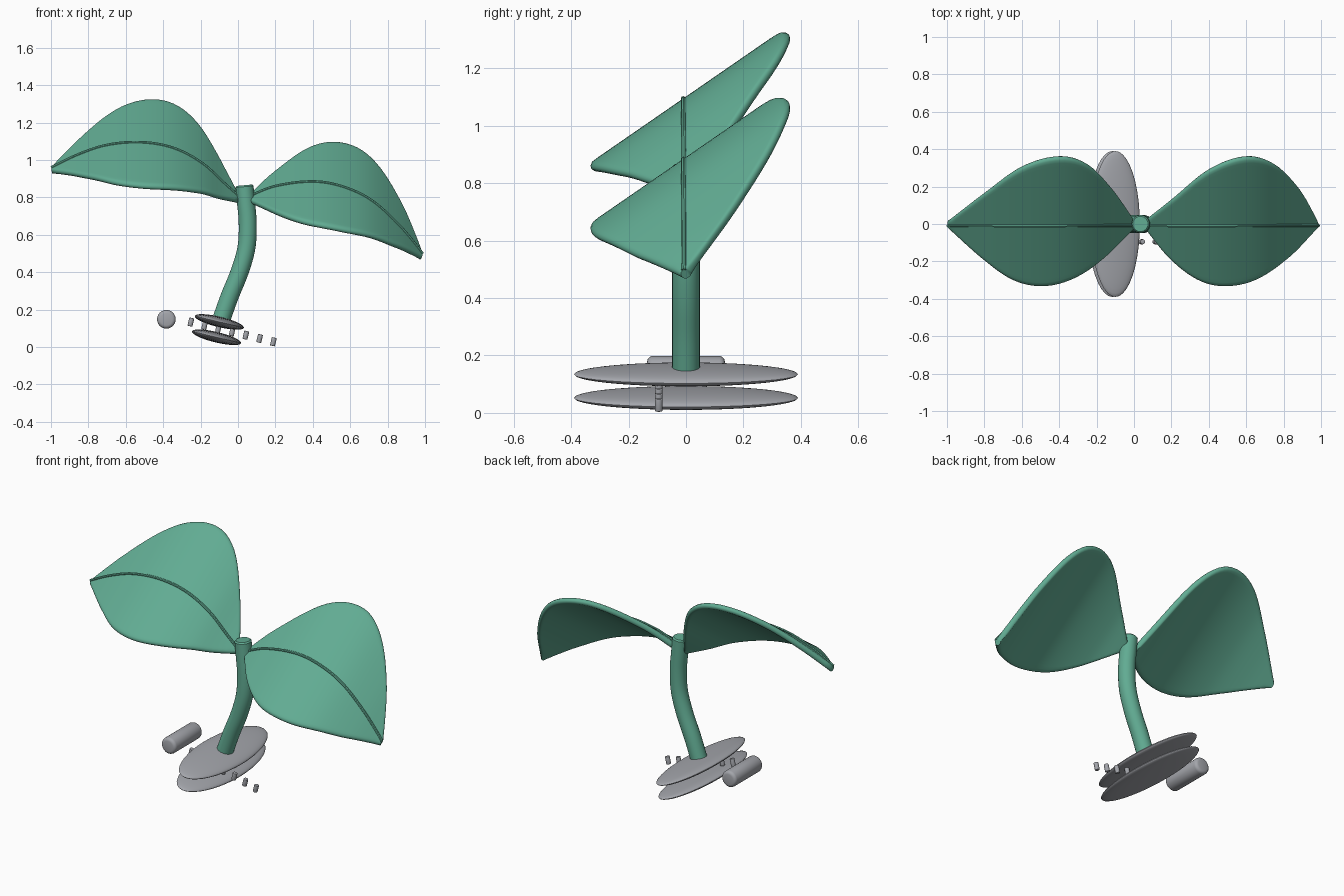
import bpy, bmesh, math
from mathutils import Vector, Matrix

if "Cube" in bpy.data.objects:
    bpy.data.objects.remove(bpy.data.objects["Cube"])


def material(name, rgb):
    m = bpy.data.materials.new(name)
    m.diffuse_color = (*rgb, 1)
    m.use_nodes = True
    m.node_tree.nodes["Principled BSDF"].inputs["Base Color"].default_value = m.diffuse_color
    return m


GREEN = material("leaf green", (0.12, 0.41, 0.29))
GREY = material("light grey", (0.37, 0.38, 0.41))
TILT = math.radians(13.5)


def finish(bm, name, mat, angle=40):
    bmesh.ops.recalc_face_normals(bm, faces=bm.faces)
    me = bpy.data.meshes.new(name)
    bm.to_mesh(me)
    bm.free()
    ob = bpy.data.objects.new(name, me)
    bpy.context.collection.objects.link(ob)
    me.materials.append(mat)
    bpy.ops.object.select_all(action='DESELECT')
    ob.select_set(True)
    bpy.context.view_layer.objects.active = ob
    bpy.ops.object.shade_smooth_by_angle(angle=math.radians(angle))
    return ob


def spline(pts, x):
    """Smooth curve through (x, value) points, ends held."""
    if x <= pts[0][0]:
        return pts[0][1]
    if x >= pts[-1][0]:
        return pts[-1][1]
    n = len(pts)
    i = max(k for k in range(n - 1) if pts[k][0] <= x)

    def slope(k):
        a, b = pts[max(k - 1, 0)], pts[min(k + 1, n - 1)]
        return (b[1] - a[1]) / (b[0] - a[0])
    (x0, y0), (x1, y1) = pts[i], pts[i + 1]
    h = x1 - x0
    t = (x - x0) / h
    return ((2*t**3 - 3*t**2 + 1) * y0 + (t**3 - 2*t**2 + t) * h * slope(i)
            + (3*t**2 - 2*t**3) * y1 + (t**3 - t**2) * h * slope(i + 1))


def loft(rings, name, mat, angle=40):
    """Skin closed rings of points and cap both ends."""
    bm = bmesh.new()
    vs = [[bm.verts.new(p) for p in r] for r in rings]
    n = len(vs[0])
    for a, b in zip(vs, vs[1:]):
        for i in range(n):
            j = (i + 1) % n
            bm.faces.new((a[i], a[j], b[j], b[i]))
    bm.faces.new(vs[0])
    bm.faces.new(vs[-1])
    return finish(bm, name, mat, angle)


def tube(path, radius, name, sides=20, tuck=False):
    """Round tube along a path lying in the xz plane."""
    rings = []
    for i, p in enumerate(path):
        d = (path[min(i + 1, len(path) - 1)] - path[max(i - 1, 0)]).normalized()
        u, v = Vector((0, 1, 0)), d.cross(Vector((0, 1, 0)))
        ring = [(u * math.cos(a) + v * math.sin(a)) * radius
                for a in (2 * math.pi * k / sides for k in range(sides))]
        rings.append([p + r for r in ring])
        if tuck and i == len(path) - 1:      # softened top rim
            rings.append([p + d * 0.008 + r * 0.85 for r in ring])
    return loft(rings, name, GREEN)


def leaf(name, rib, back, front, slope=0.69, half=0.017, n=40, m=24):
    """Tilted blade with a rounded rim, plus the thin vein along its middle."""
    x0, x1 = rib[0][0], rib[-1][0]
    rings, vein = [], []
    for i in range(n + 1):
        x = x0 + (x1 - x0) * i / n
        z = spline(rib, x)
        dz = (spline(rib, x + 0.005) - spline(rib, x - 0.005)) / 0.01
        nrm = Vector((-dz, -slope, 1)).normalized()
        yb, yf = spline(back, x), spline(front, x)
        mid, wid = (yb + yf) / 2, (yb - yf) / 2
        inner = max(wid - half, 0.004)
        ring = []
        for s in (1, -1):                    # upper face, then lower face
            for k in range(m):
                c = math.cos(math.pi * k / m) * s
                y = mid + wid * c
                over = max(abs(y - mid) - inner, 0) / (wid - inner)
                t = half * math.sqrt(max(1 - over**2, 0)) * s
                ring.append(Vector((x, y, z + slope * y)) + nrm * t)
        rings.append(ring)
        vein.append(Vector((x, 0, z)) + nrm * half)
    loft(rings, name + "_blade", GREEN, 60)
    tube(vein, 0.008, name + "_vein", 8)


# Leaves: midrib height, back edge and front edge along x
leaf("right_leaf",
     [(0.06, 0.79), (0.2, 0.845), (0.4, 0.87), (0.55, 0.845), (0.7, 0.775),
      (0.85, 0.64), (0.98, 0.485)],
     [(0.06, 0.02), (0.2, 0.13), (0.4, 0.29), (0.6, 0.36), (0.75, 0.32),
      (0.88, 0.19), (0.98, 0.015)],
     [(0.06, -0.02), (0.2, -0.19), (0.35, -0.3), (0.49, -0.33), (0.65, -0.295),
      (0.82, -0.18), (0.98, -0.015)])
leaf("left_leaf",
     [(-0.995, 0.945), (-0.85, 1.015), (-0.7, 1.065), (-0.52, 1.08),
      (-0.35, 1.05), (-0.2, 0.97), (-0.08, 0.86), (0.0, 0.79)],
     [(-0.995, 0.015), (-0.8, 0.165), (-0.6, 0.305), (-0.4, 0.36),
      (-0.25, 0.32), (-0.12, 0.19), (0.0, 0.02)],
     [(-0.995, -0.015), (-0.8, -0.19), (-0.65, -0.295), (-0.5, -0.33),
      (-0.35, -0.3), (-0.2, -0.21), (0.0, -0.02)])

# Curved stem
bend = [(0.13, -0.095), (0.27, -0.045), (0.4, 0.008), (0.53, 0.045),
        (0.66, 0.052), (0.78, 0.042), (0.857, 0.035)]
tube([Vector((spline(bend, z), 0, z))
      for z in (0.13 + 0.727 * i / 24 for i in range(25))],
     0.048, "stem", 24, tuck=True)

# Two flattened oval base discs
for name, x, z in (("upper_disc", -0.1, 0.134), ("lower_disc", -0.115, 0.052)):
    bm = bmesh.new()
    bmesh.ops.create_uvsphere(bm, u_segments=40, v_segments=20, radius=1)
    bmesh.ops.transform(bm, verts=bm.verts, matrix=Matrix.Translation((x, 0, z))
                        @ Matrix.Rotation(TILT, 4, 'Y')
                        @ Matrix.Diagonal((0.135, 0.39, 0.028, 1)))
    finish(bm, name, GREY)


def cylinder(name, radius, depth, matrix, bevel):
    bm = bmesh.new()
    bmesh.ops.create_cone(bm, cap_ends=True, segments=24, radius1=radius,
                          radius2=radius, depth=depth)
    rims = [e for e in bm.edges if abs(e.verts[0].co.z - e.verts[1].co.z) < 1e-5]
    bmesh.ops.bevel(bm, geom=rims, offset=bevel, segments=3, profile=0.5,
                    affect='EDGES')
    bmesh.ops.transform(bm, verts=bm.verts, matrix=matrix)
    finish(bm, name, GREY)


# Side roller
cylinder("roller", 0.05, 0.27, Matrix.Translation((-0.383, 0, 0.148))
         @ Matrix.Rotation(math.pi / 2, 4, 'X'), 0.018)

# Row of small pegs
for i in range(7):
    cylinder(f"peg_{i + 1}", 0.0135, 0.045,
             Matrix.Translation((-0.252 + 0.0735 * i, -0.095, 0.133 - 0.0175 * i))
             @ Matrix.Rotation(TILT, 4, 'Y'), 0.003)
